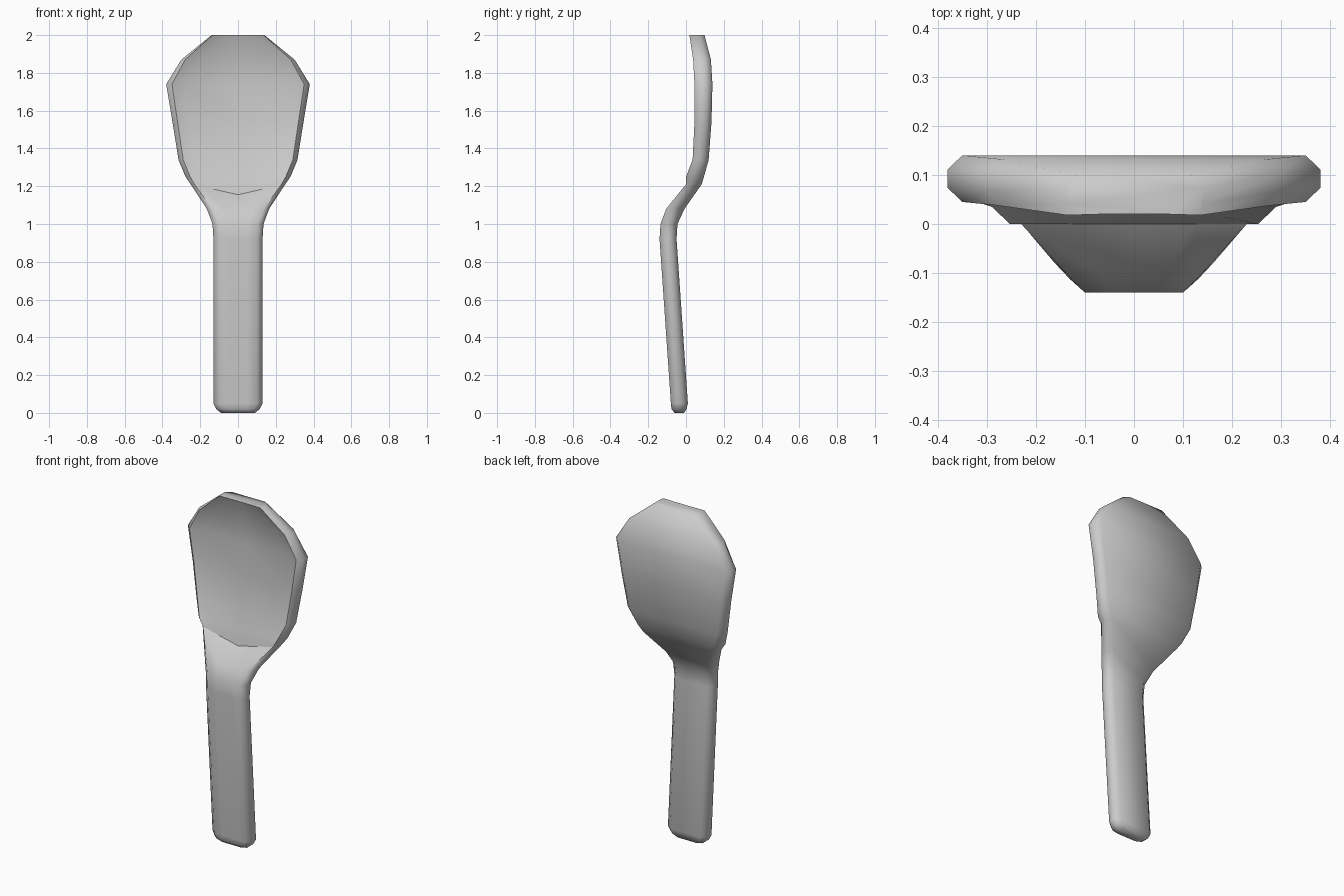
import bpy, bmesh, math

cube = bpy.data.objects.get("Cube")
if cube:
    bpy.data.objects.remove(cube)

grey = bpy.data.materials.new("plain_grey")
grey.use_nodes = True
tone = (0.6, 0.6, 0.6, 1)
grey.diffuse_color = tone
grey.node_tree.nodes["Principled BSDF"].inputs["Base Color"].default_value = tone

# Sections from base to tip:
# height, half width, front edge inset, front y, back y, dish half width, dish y, centre drop
SECTIONS = [
    (0.00, 0.09, 0.03, -0.06, -0.01, 0.04, -0.06, 0),
    (0.02, 0.115, 0.03, -0.077, 0.003, 0.05, -0.077, 0),
    (0.05, 0.13, 0.03, -0.08, 0.01, 0.05, -0.08, 0),
    (0.92, 0.13, 0.03, -0.14, -0.05, 0.05, -0.14, 0),
    (1.00, 0.135, 0.03, -0.135, -0.045, 0.05, -0.135, 0),
    (1.08, 0.165, 0.03, -0.105, -0.008, 0.07, -0.1, 0),
    (1.21, 0.25, 0.02, 0.00, 0.083, 0.12, 0.0, 0.055),
    (1.25, 0.278, 0.025, 0.00, 0.095, 0.18, 0.015, 0),
    (1.34, 0.315, 0.025, 0.035, 0.12, 0.24, 0.045, 0),
    (1.54, 0.347, 0.027, 0.045, 0.135, 0.27, 0.065, 0),
    (1.74, 0.38, 0.03, 0.045, 0.14, 0.28, 0.07, 0),
    (1.87, 0.30, 0.02, 0.038, 0.132, 0.2, 0.065, 0),
    (2.00, 0.14, 0.005, 0.018, 0.098, 0.07, 0.02, 0),
]
LIP = 6          # section where the neck meets the dish
RIM = (3, 7)     # loop positions of the two front edges


def section(z, w, inset, front, back, dish_w, dish_y, drop):
    """Closed loop of points around one level of the body."""
    bevel = 0.3 * (back - front)
    half = [
        (w - 0.03, back, z),
        (w, back - bevel, z),
        (w, front + bevel, z),
        (w - inset, front, z),
        (dish_w, dish_y, z - drop / 2),
    ]
    mirrored = [(-x, y, h) for x, y, h in reversed(half)]
    return half + [(0, dish_y, z - drop)] + mirrored


# Loft the handle, neck and dish as one body
bm = bmesh.new()
loops = [[bm.verts.new(p) for p in section(*s)] for s in SECTIONS]
for low, high in zip(loops, loops[1:]):
    n = len(low)
    for i in range(n):
        j = (i + 1) % n
        bm.faces.new((low[i], low[j], high[j], high[i]))
bm.faces.new(loops[0])
bm.faces.new(loops[-1])
bmesh.ops.recalc_face_normals(bm, faces=bm.faces)

# Crease the lip across the neck and the rim around the dish
lip = loops[LIP]
creases = [(lip[i], lip[i + 1]) for i in range(*RIM)]
for low, high in zip(loops[LIP:], loops[LIP + 1:]):
    creases += [(low[i], high[i]) for i in RIM]
for a, b in creases:
    bm.edges.get((a, b)).smooth = False

mesh = bpy.data.meshes.new("spoon_body")
bm.to_mesh(mesh)
bm.free()
mesh.materials.append(grey)
spoon = bpy.data.objects.new("spoon_body", mesh)
bpy.context.collection.objects.link(spoon)
bpy.context.view_layer.objects.active = spoon
spoon.select_set(True)
bpy.ops.object.shade_smooth_by_angle(angle=math.radians(55), keep_sharp_edges=True)
